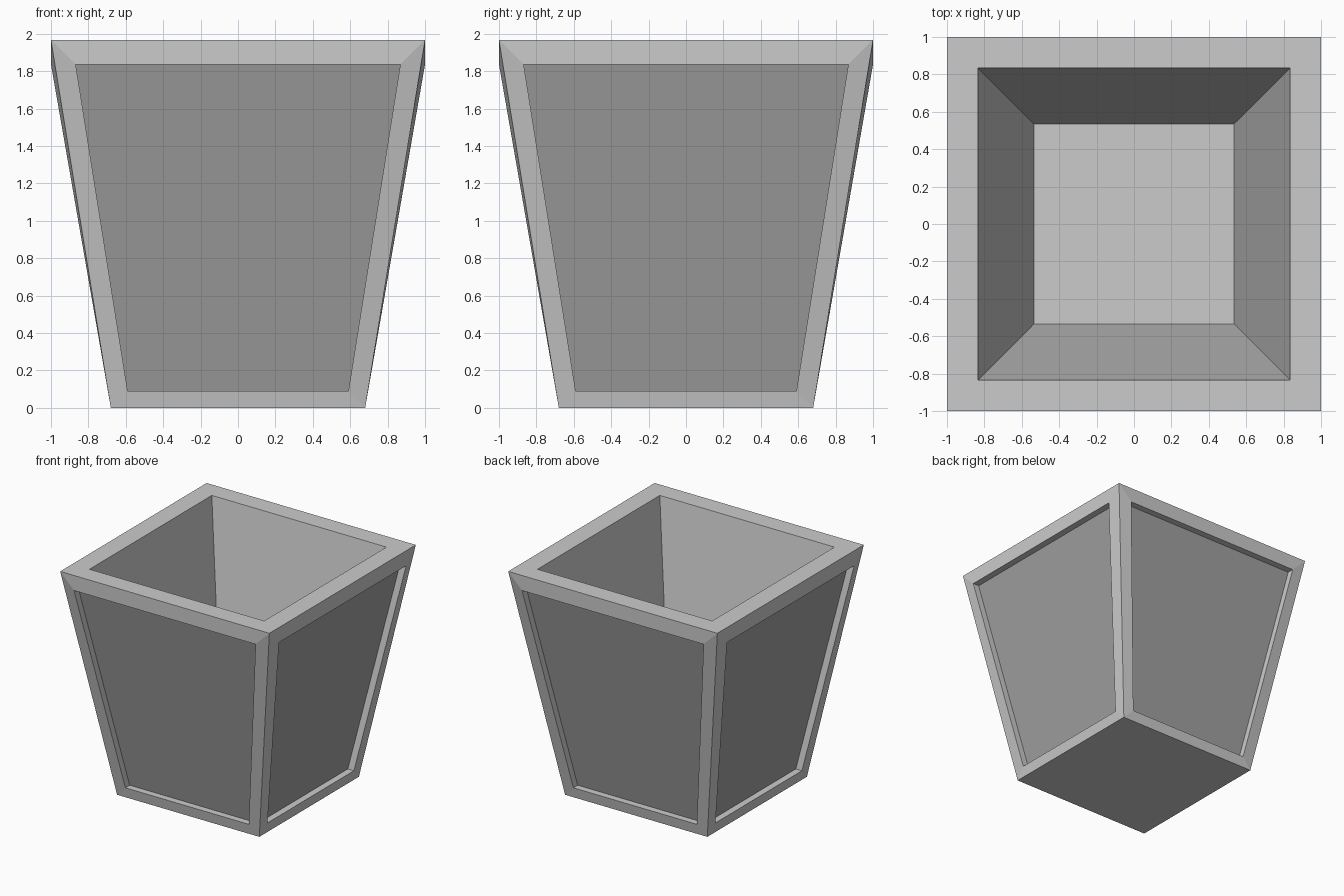
import bpy, bmesh
from mathutils import Matrix, Vector
from math import pi

if "Cube" in bpy.data.objects:
    bpy.data.objects.remove(bpy.data.objects["Cube"])

BASE, TOP, H = 0.68, 1.0, 1.967       # outer half widths and height
RIM, FLOOR, FLOOR_Z = 0.835, 0.535, 0.12
RECESS = 0.058


def face(bm, points, rot):
    bm.faces.new([bm.verts.new(rot @ Vector(p)) for p in points])


def band(bm, a, b, rot):
    # four quads joining two matching outlines
    for i in range(4):
        j = (i + 1) % 4
        face(bm, [a[i], a[j], b[j], b[i]], rot)


def square(s, z):
    return [(-s, -s, z), (s, -s, z), (s, s, z), (-s, s, z)]


def finish(bm, name):
    bmesh.ops.remove_doubles(bm, verts=bm.verts, dist=0.0005)
    mesh = bpy.data.meshes.new(name)
    bm.to_mesh(mesh)
    bm.free()
    obj = bpy.data.objects.new(name, mesh)
    bpy.context.collection.objects.link(obj)
    return obj


# Four framed sides with a raised lip, each holding a sunken panel
outer = [(-BASE, -BASE, 0), (BASE, -BASE, 0), (TOP, -TOP, H), (-TOP, -TOP, H)]
lip = [(-0.59, -0.695, 0.09), (0.59, -0.695, 0.09), (0.868, -1.0, 1.837), (-0.868, -1.0, 1.837)]
panel = [(x, y + RECESS, z) for x, y, z in lip]
frame_bm, panel_bm = bmesh.new(), bmesh.new()
for k in range(4):
    rot = Matrix.Rotation(k * pi / 2, 4, 'Z')
    band(frame_bm, outer, lip, rot)
    band(frame_bm, lip, panel, rot)
    face(panel_bm, panel, rot)

# Top rim, hollow inside, floor and underside
eye = Matrix.Identity(4)
band(frame_bm, square(TOP, H), square(RIM, H), eye)
band(frame_bm, square(RIM, H), square(FLOOR, FLOOR_Z), eye)
face(frame_bm, square(FLOOR, FLOOR_Z), eye)
face(frame_bm, square(BASE, 0)[::-1], eye)

finish(frame_bm, "planter_frame")
panels = finish(panel_bm, "side_panels")
mat = bpy.data.materials.new("panel_grey")
mat.diffuse_color = (0.36, 0.36, 0.36, 1)
mat.use_nodes = True
mat.node_tree.nodes["Principled BSDF"].inputs["Base Color"].default_value = mat.diffuse_color
panels.data.materials.append(mat)
